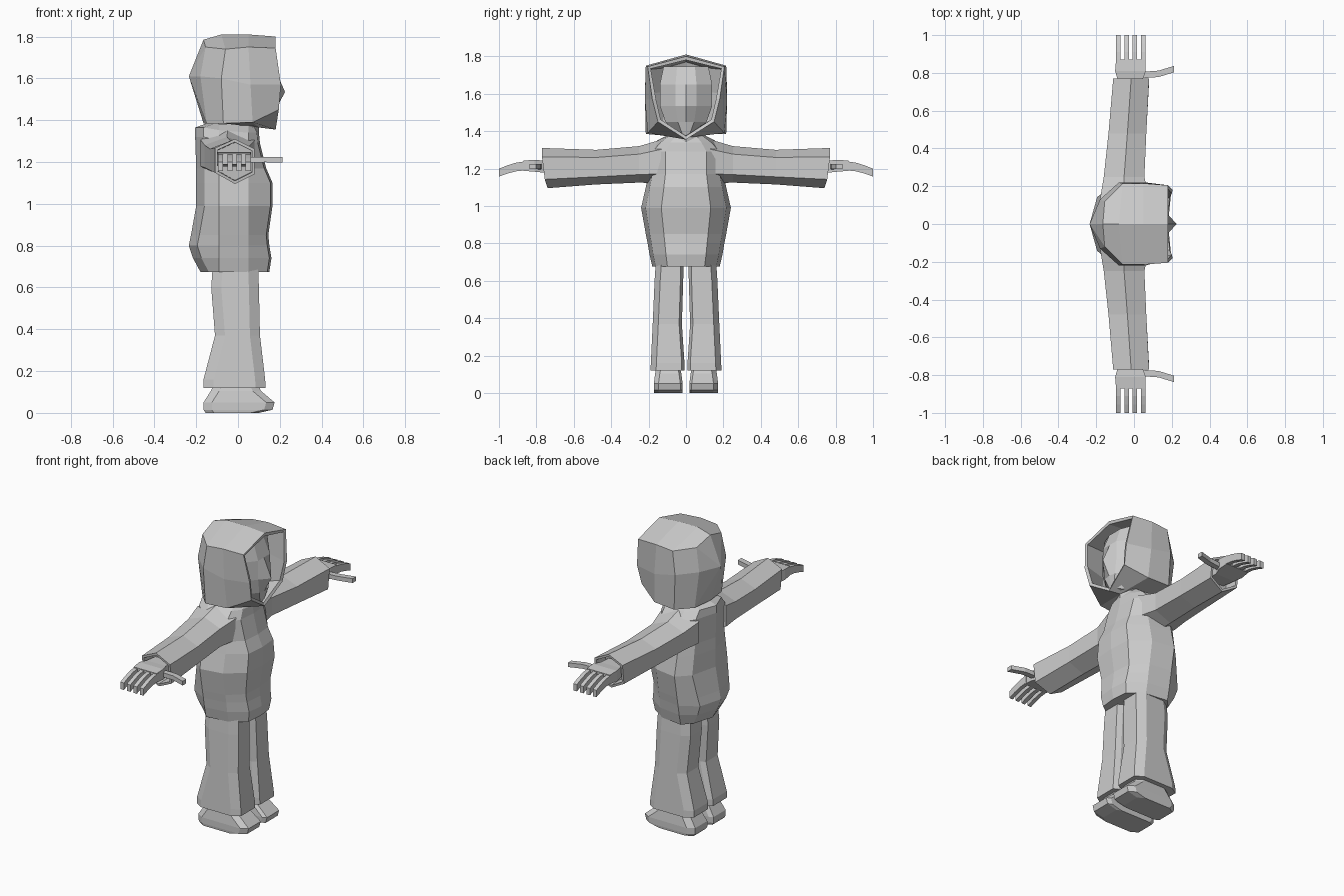
import bpy, bmesh
from mathutils import Vector

if "Cube" in bpy.data.objects:
    bpy.data.objects.remove(bpy.data.objects["Cube"])


def loft(name, rings, cap0=True, cap1=True, side=1, tip=None, solid=0):
    """Skin closed rings of equal length; side=-1 mirrors across y."""
    bm = bmesh.new()
    vs = [[bm.verts.new((x, y * side, z)) for x, y, z in r] for r in rings]
    n = len(vs[0])
    for a, b in zip(vs, vs[1:]):
        for i in range(n):
            j = (i + 1) % n
            bm.faces.new((a[i], a[j], b[j], b[i]))
    if cap0:
        bm.faces.new(vs[0])
    if tip:
        t = bm.verts.new(tip)
        for i in range(n):
            bm.faces.new((vs[-1][i], vs[-1][(i + 1) % n], t))
    elif cap1:
        bm.faces.new(vs[-1])
    bmesh.ops.recalc_face_normals(bm, faces=bm.faces)
    me = bpy.data.meshes.new(name)
    bm.to_mesh(me)
    bm.free()
    ob = bpy.data.objects.new(name, me)
    bpy.context.collection.objects.link(ob)
    if solid:
        m = ob.modifiers.new("thickness", 'SOLIDIFY')
        m.thickness = solid
        m.offset = -1
    return ob


def sym(half):
    """Complete a half ring (y >= 0, ends on y = 0)."""
    return half + [(x, -y, z) for x, y, z in half[-2:0:-1]]


def scaled(ring, f, dy):
    c = sum((Vector(p) for p in ring), Vector()) / len(ring)
    out = [c + (Vector(p) - c) * f for p in ring]
    return [(p.x, p.y + dy, p.z) for p in out]


# hood shell, open toward +x
hood = [
    [(.18, 0, 1.80), (.18, .205, 1.745), (.205, .18, 1.57), (.195, .15, 1.45), (.18, 0, 1.355)],
    [(.05, 0, 1.81), (.05, .215, 1.75), (.06, .22, 1.57), (.07, .205, 1.39), (.10, 0, 1.365)],
    [(-.08, 0, 1.81), (-.06, .215, 1.74), (-.08, .22, 1.60), (-.07, .215, 1.385), (-.05, 0, 1.39)],
    [(-.165, 0, 1.785), (-.155, .12, 1.75), (-.18, .13, 1.61), (-.15, .13, 1.385), (-.165, 0, 1.385)],
]
loft("hood", [sym(r) for r in hood], cap0=False, tip=(-.235, 0, 1.61), solid=.02)

# face inside the hood: (z, front x, half width)
face = [(1.375, .16, .04), (1.45, .18, .11), (1.535, .225, .14), (1.65, .175, .14), (1.745, .14, .12)]
loft("face", [sym([(xf, 0, z), (min(xf, .175), w * .4, z), (.11, w, z), (-.05, w, z), (-.1, 0, z)])
              for z, xf, w in face])

# neck
loft("neck", [sym([(.10, 0, z), (.07, .07, z), (-.06, .07, z), (-.10, 0, z)]) for z in (1.28, 1.43)])

# coat body: (z, back x, front x, half width, back rise)
coat = [
    (.675, -.18, .15, .18, 0), (.74, -.215, .16, .195, 0), (.80, -.235, .15, .205, 0), (.85, -.225, .145, .215, 0),
    (.99, -.20, .165, .24, 0), (1.10, -.20, .165, .215, 0), (1.17, -.20, .135, .20, 0),
    (1.29, -.205, .105, .20, .03), (1.34, -.205, .10, .15, .025), (1.38, -.15, .08, .09, .005),
]
loft("coat", [sym([(xf, 0, z), (xf - .01, w * .55, z), (.05, w * .9, z), (-.09, w, z + up / 2),
                   (xb + .04, w * .7, z + up), (xb, 0, z + up)])
              for z, xb, xf, w, up in coat])

# sleeve sections: (y top, y bottom, back x, front x, top z, bottom z)
sleeve = [(.13, .13, -.18, .08, 1.355, 1.12), (.25, .25, -.16, .055, 1.32, 1.125),
          (.48, .48, -.135, .065, 1.30, 1.115), (.77, .74, -.11, .08, 1.31, 1.095)]


def sleeve_ring(yt, yb, xb, xf, zt, zb):
    h, ym, c = zt - zb, (yt + yb) / 2, (xb + xf) / 2
    return [(c, yt, zt), (xf, yt, zt - .22 * h), (xf, ym, zb + .22 * h),
            (c, yb, zb), (xb, ym, zb + .25 * h), (xb, yt, zt - .2 * h)]


def box_ring(x0, x1, y, z, t):
    return [(x0, y, z - t), (x1, y, z - t), (x1, y, z + t), (x0, y, z + t)]


# leg sections: (z, back x, front x, inner y, outer y)
leg = [(.12, -.165, .132, .008, .19), (.16, -.165, .13, .008, .188), (.37, -.11, .105, .022, .178),
       (.60, -.128, .10, .015, .168), (.72, -.12, .095, .012, .16)]
# shoe sections: (z, back x, front x, inner y, outer y)
shoe = [(0, -.155, .10, .02, .17), (.015, -.165, .165, .018, .172), (.05, -.165, .175, .018, .172),
        (.105, -.13, .11, .025, .165), (.15, -.11, .09, .035, .155)]


def oct_ring(z, xb, xf, yi, yo, c):
    return [(xf, yi + c * .5, z), (xf, yo - c, z), (xf - c * 1.6, yo, z), (xb + c * 1.6, yo, z),
            (xb, yo - c, z), (xb, yi + c * .5, z), (xb + c, yi, z), (xf - c, yi, z)]


for s, tag in ((1, "left"), (-1, "right")):
    # sleeve with recessed cuff
    rings = [sleeve_ring(*r) for r in sleeve]
    rings += [scaled(rings[-1], .86, 0), scaled(rings[-1], .84, -.08)]
    loft("sleeve_" + tag, rings, side=s)

    # palm
    loft("palm_" + tag, [box_ring(-.075, .04, .66, 1.21, .028), box_ring(-.085, .045, .76, 1.21, .032),
                         box_ring(-.10, .062, .81, 1.215, .032), box_ring(-.095, .06, .87, 1.215, .027)], side=s)
    # fingers, curled slightly down
    for k in range(4):
        x = -.083 + k * .044
        path = [(.855, 1.215, .024), (.91, 1.208, .023), (.955, 1.195, .022), (1.0, 1.178, .021)]
        loft("finger_" + tag, [box_ring(x - .012, x + .012, y, z, t) for y, z, t in path], side=s)
    # thumb, pointing forward
    path = [(.03, .80, 1.205), (.06, .79, 1.21), (.13, .795, 1.212), (.212, .82, 1.21)]
    loft("thumb_" + tag, [[(x, y - .017, z - .013), (x, y + .017, z - .013),
                           (x, y + .017, z + .013), (x, y - .017, z + .013)] for x, y, z in path], side=s)

    # trouser leg and shoe
    loft("trouser_leg_" + tag, [oct_ring(*r, .03) for r in leg], side=s)
    loft("shoe_" + tag, [oct_ring(*r, .025) for r in shoe], side=s)
